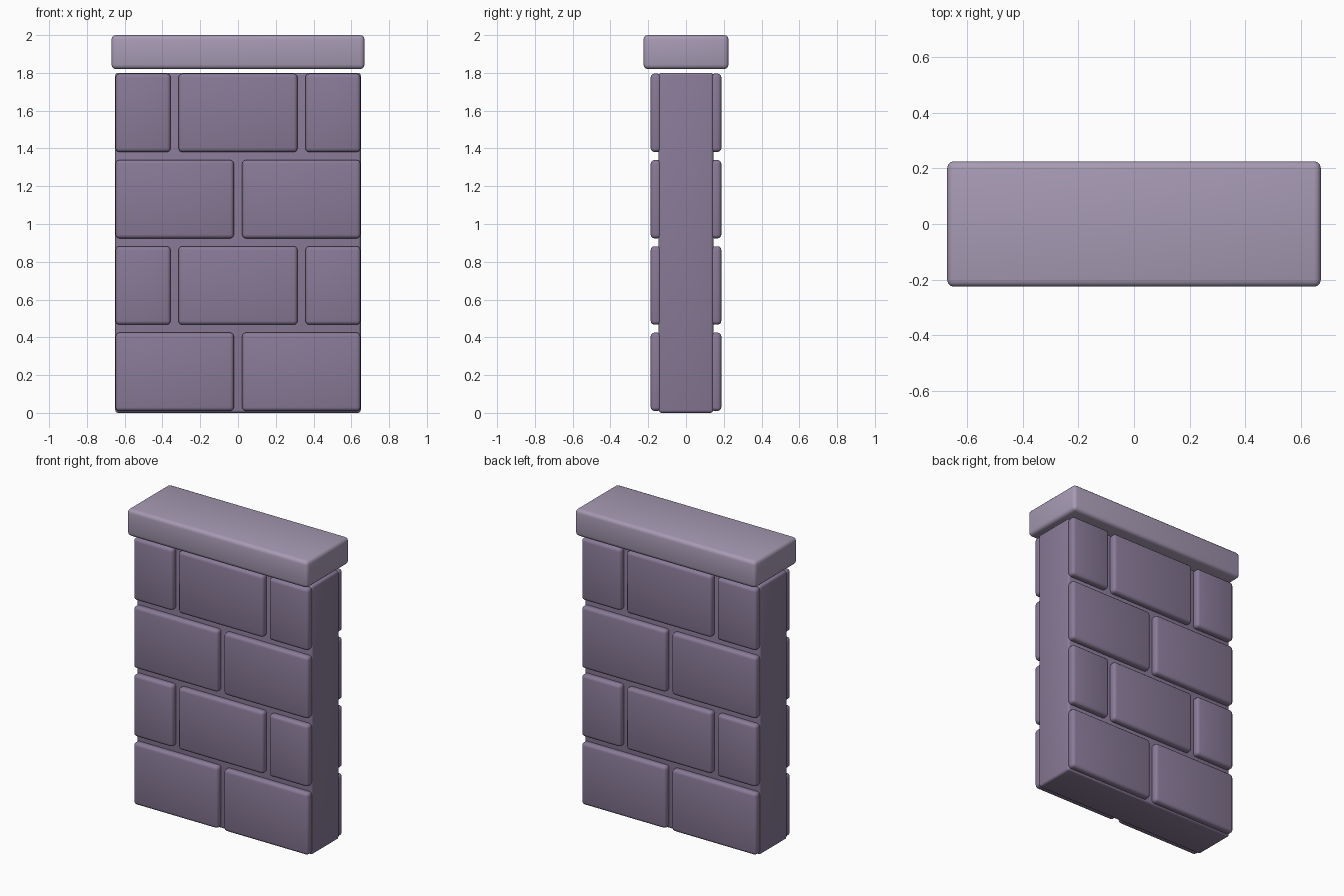
import bpy

cube = bpy.data.objects.get("Cube")
if cube:
    bpy.data.objects.remove(cube, do_unlink=True)


def material(name, colour):
    mat = bpy.data.materials.new(name)
    mat.use_nodes = True
    mat.diffuse_color = (*colour, 1)
    mat.node_tree.nodes["Principled BSDF"].inputs["Base Color"].default_value = (*colour, 1)
    return mat


def rounded_block(name, low, high, bevel, mat):
    """Box between two corners with softly rounded edges."""
    centre = [(a + b) / 2 for a, b in zip(low, high)]
    bpy.ops.mesh.primitive_cube_add(size=1, location=centre)
    block = bpy.context.object
    block.name = name
    block.scale = [b - a for a, b in zip(low, high)]
    bpy.ops.object.transform_apply(location=False, rotation=False, scale=True)
    mod = block.modifiers.new("Rounded edges", "BEVEL")
    mod.width = bevel
    mod.segments = 3
    bpy.ops.object.modifier_apply(modifier=mod.name)
    block.data.materials.append(mat)
    bpy.ops.object.shade_smooth_by_angle()
    return block


stone = material("purple grey stone", (0.25, 0.195, 0.31))
pale_stone = material("pale purple stone", (0.385, 0.325, 0.455))

# Wall core and the separate coping slab
rounded_block("wall_core", (-0.65, -0.145, 0), (0.65, 0.145, 1.8), 0.015, stone)
rounded_block("coping_slab", (-0.67, -0.225, 1.82), (0.67, 0.225, 2), 0.024, pale_stone)

# Alternating courses of raised bricks on both faces
HALF = 0.648
two_bricks = [(-HALF, -0.022), (0.022, HALF)]
three_bricks = [(-HALF, -0.357), (-0.315, 0.315), (0.357, HALF)]
for row in range(4):
    bottom = 0.01 + row * 0.457
    for column, (x0, x1) in enumerate(three_bricks if row % 2 else two_bricks):
        for side, y0, y1 in (("front", -0.187, -0.13), ("back", 0.13, 0.187)):
            rounded_block(f"{side}_brick_{row + 1}_{column + 1}",
                          (x0, y0, bottom), (x1, y1, bottom + 0.415), 0.02, stone)
